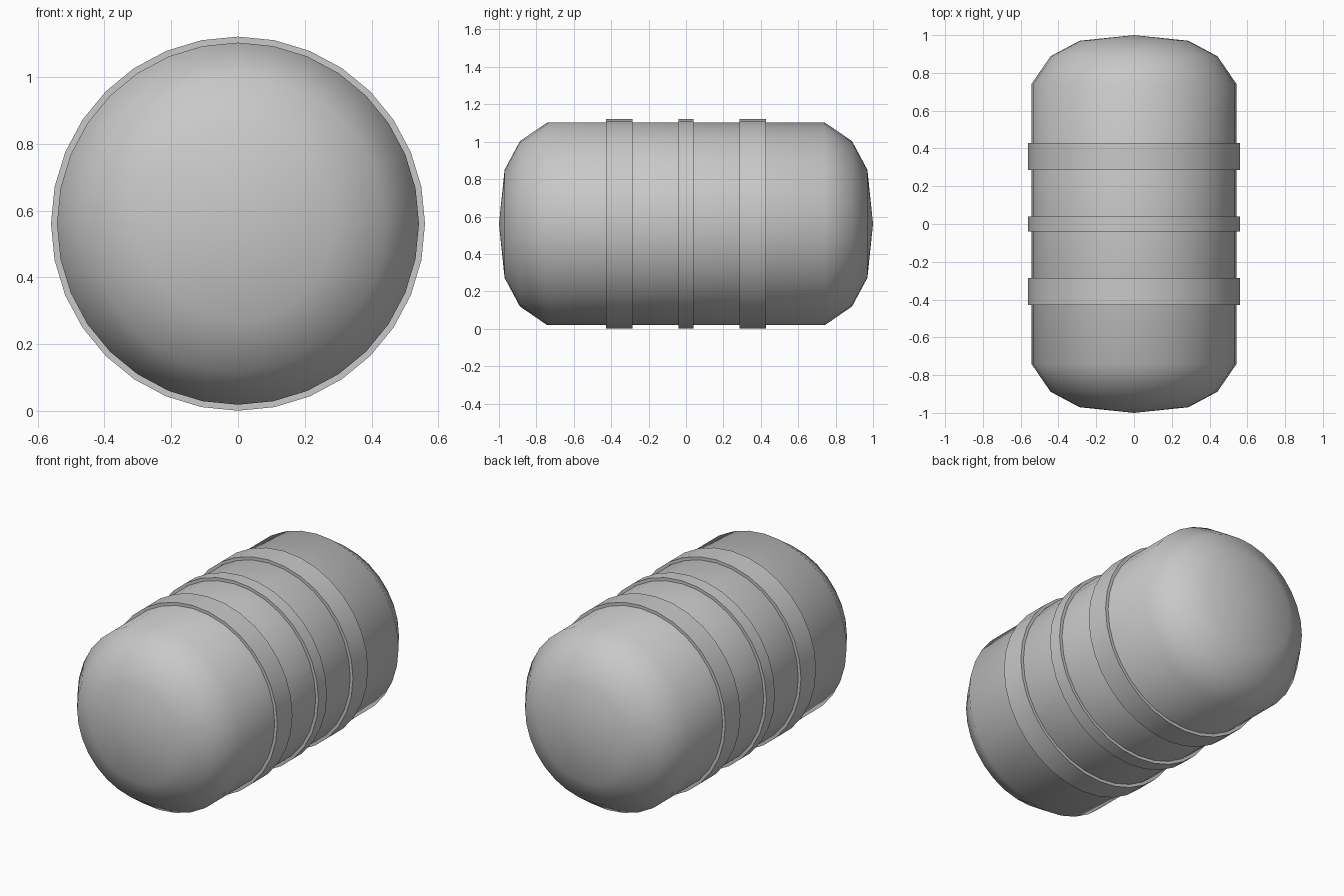
import bpy, bmesh, math

if "Cube" in bpy.data.objects:
    bpy.data.objects.remove(bpy.data.objects["Cube"])

SEGMENTS = 32
CENTRE_Z = 0.561

grey = bpy.data.materials.new("plain grey")
grey.diffuse_color = (0.58, 0.58, 0.58, 1)
grey.use_nodes = True
grey.node_tree.nodes["Principled BSDF"].inputs["Base Color"].default_value = grey.diffuse_color


def lathe(name, profile, closed=False):
    """Spin a (radius, y) profile around the horizontal y axis."""
    bm = bmesh.new()
    verts = [bm.verts.new((0, y, r)) for r, y in profile]
    pairs = list(zip(verts, verts[1:]))
    if closed:
        pairs.append((verts[-1], verts[0]))
    edges = [bm.edges.new(p) for p in pairs]
    bmesh.ops.spin(bm, geom=verts + edges, cent=(0, 0, 0), axis=(0, 1, 0),
                   angle=math.tau, steps=SEGMENTS, use_merge=True)
    bmesh.ops.remove_doubles(bm, verts=bm.verts, dist=0.0005)
    bmesh.ops.recalc_face_normals(bm, faces=bm.faces)
    mesh = bpy.data.meshes.new(name)
    bm.to_mesh(mesh)
    bm.free()
    mesh.materials.append(grey)
    obj = bpy.data.objects.new(name, mesh)
    bpy.context.collection.objects.link(obj)
    obj.location.z = CENTRE_Z
    bpy.ops.object.select_all(action='DESELECT')
    obj.select_set(True)
    bpy.context.view_layer.objects.active = obj
    bpy.ops.object.shade_smooth_by_angle(angle=math.radians(40))
    return obj


# barrel body with domed ends
half = [(0.542, 0.742), (0.442, 0.888), (0.288, 0.97), (0, 1.0)]
lathe("barrel_body", [(r, -y) for r, y in reversed(half)] + half)

# raised bands around the body
for name, y, width in (("front_band", -0.357, 0.142),
                       ("middle_band", 0.0, 0.08),
                       ("back_band", 0.357, 0.142)):
    a, b = y - width / 2, y + width / 2
    lathe(name, [(0.53, a), (0.56, a), (0.56, b), (0.53, b)], closed=True)
